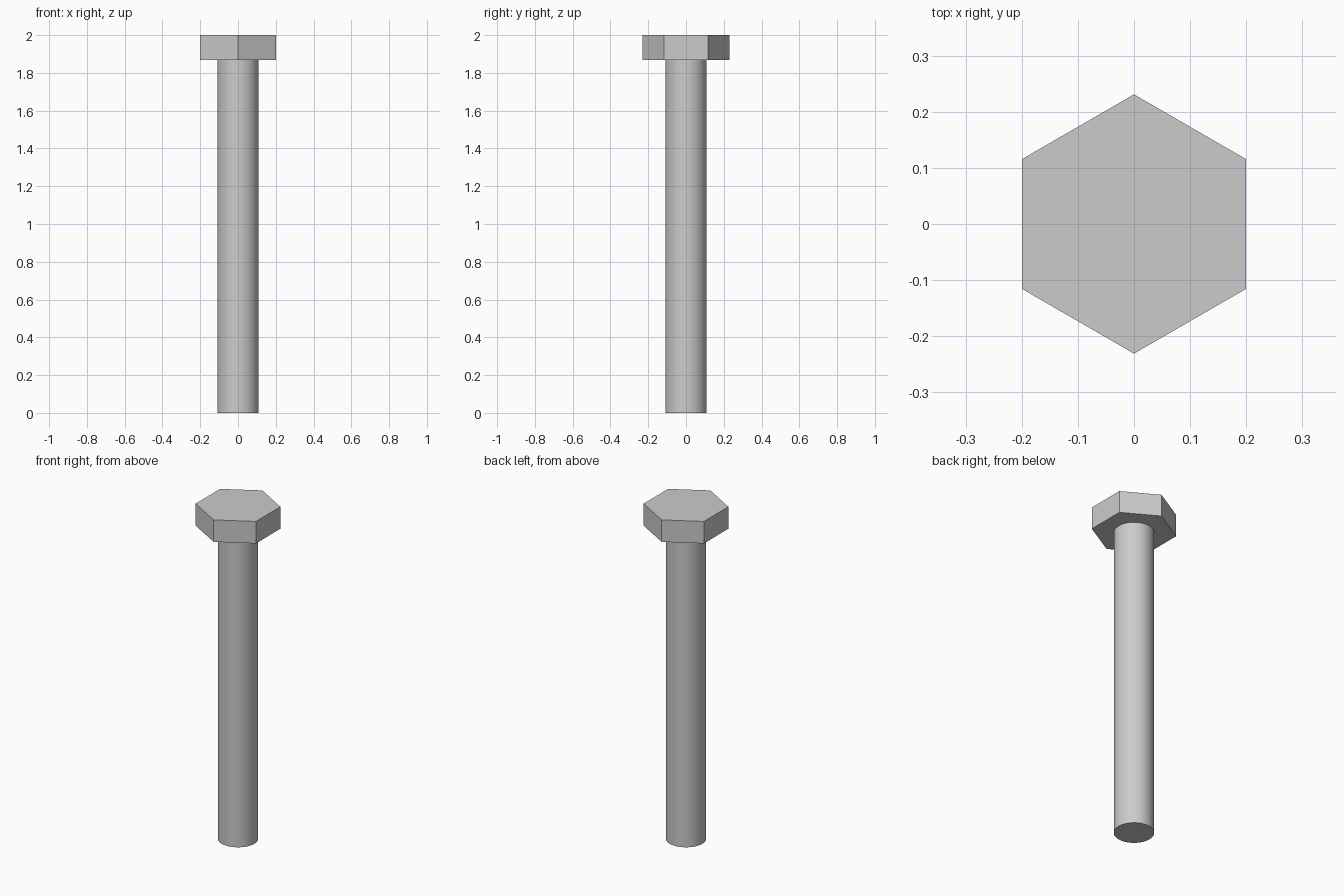
import bpy
import math

cube = bpy.data.objects.get("Cube")
if cube:
    bpy.data.objects.remove(cube, do_unlink=True)

steel = bpy.data.materials.new("grey steel")
steel.use_nodes = True
colour = (0.6, 0.6, 0.6, 1)
steel.diffuse_color = colour
steel.node_tree.nodes["Principled BSDF"].inputs["Base Color"].default_value = colour


def prism(name, sides, radius, bottom, top):
    """Upright prism with one corner facing the back."""
    bpy.ops.mesh.primitive_cylinder_add(
        vertices=sides, radius=radius, depth=top - bottom,
        location=(0, 0, (bottom + top) / 2))
    part = bpy.context.object
    part.name = name
    part.data.materials.append(steel)
    return part


HEAD_BASE = 1.868

# Hexagonal head with flat sides
prism("hex_head", 6, 0.2 / math.cos(math.pi / 6), HEAD_BASE, 2)

# Smooth round shank, meeting the underside of the head
prism("shank", 64, 0.109, 0, HEAD_BASE)
bpy.ops.object.shade_smooth_by_angle(angle=math.radians(30))
